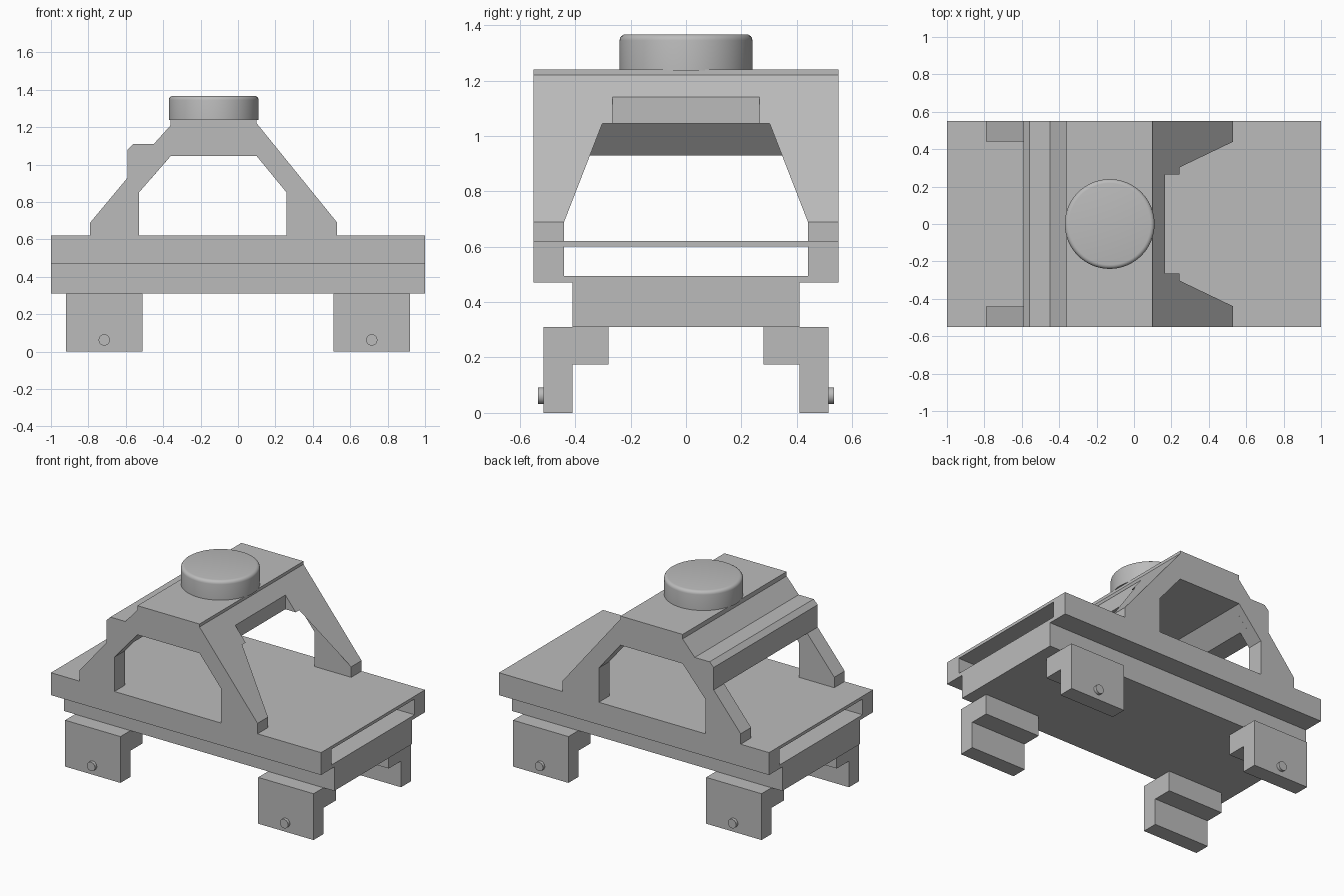
import bpy, bmesh, math
from mathutils import Matrix

if "Cube" in bpy.data.objects:
    bpy.data.objects.remove(bpy.data.objects["Cube"], do_unlink=True)

grey = bpy.data.materials.new("plain grey")
grey.use_nodes = True
colour = (0.5, 0.5, 0.5, 1)
grey.diffuse_color = colour
grey.node_tree.nodes["Principled BSDF"].inputs["Base Color"].default_value = colour


def finish(name, bm):
    bmesh.ops.recalc_face_normals(bm, faces=bm.faces)
    mesh = bpy.data.meshes.new(name)
    bm.to_mesh(mesh)
    bm.free()
    mesh.materials.append(grey)
    obj = bpy.data.objects.new(name, mesh)
    bpy.context.collection.objects.link(obj)
    return obj


def prism(name, points, axis, lo, hi):
    """Extrude a profile along x (points are y, z) or along y (points are x, z)."""
    place = (lambda a, b: (lo, a, b)) if axis == "x" else (lambda a, b: (a, lo, b))
    move = (hi - lo, 0, 0) if axis == "x" else (0, hi - lo, 0)
    bm = bmesh.new()
    face = bm.faces.new([bm.verts.new(place(a, b)) for a, b in points])
    out = bmesh.ops.extrude_face_region(bm, geom=[face])["geom"]
    bmesh.ops.translate(bm, vec=move, verts=[v for v in out if isinstance(v, bmesh.types.BMVert)])
    return finish(name, bm)


def rect(a0, a1, b0, b1):
    return [(a0, b0), (a1, b0), (a1, b1), (a0, b1)]


def combine(target, tool, operation):
    """Apply a boolean and discard the tool."""
    mod = target.modifiers.new("join", "BOOLEAN")
    mod.operation, mod.solver, mod.object = operation, "EXACT", tool
    bpy.context.view_layer.update()
    evaluated = target.evaluated_get(bpy.context.evaluated_depsgraph_get())
    mesh = bpy.data.meshes.new_from_object(evaluated)
    target.modifiers.clear()
    target.data = mesh
    bpy.data.objects.remove(tool, do_unlink=True)


def smooth(obj):
    bpy.ops.object.select_all(action="DESELECT")
    obj.select_set(True)
    bpy.context.view_layer.objects.active = obj
    bpy.ops.object.shade_smooth_by_angle(angle=math.radians(40))


# Hollow deck on a narrower base
deck_profile = [(-0.41, 0.31), (0.41, 0.31), (0.41, 0.47), (0.55, 0.47),
                (0.55, 0.62), (-0.55, 0.62), (-0.55, 0.47), (-0.41, 0.47)]
body = prism("deck_and_arch", deck_profile, "x", -1, 1)
combine(body, prism("tunnel_cutter", rect(-0.44, 0.44, 0.495, 0.6), "x", -1.2, 1.2), "DIFFERENCE")

# Arched side plates, rooted in the deck rails
roof = [(-0.59, 0.93), (-0.59, 1.08), (-0.56, 1.11), (-0.45, 1.11),
        (-0.36, 1.21), (-0.36, 1.24), (0.1, 1.24), (0.1, 1.22)]
arch = [(-0.79, 0.56), (-0.79, 0.69)] + roof + [
    (0.53, 0.69), (0.53, 0.56), (0.26, 0.56), (0.26, 0.85), (0.1, 1.045),
    (-0.36, 1.045), (-0.53, 0.85), (-0.53, 0.56)]
for side in (-1, 1):
    combine(body, prism("side_plate", arch, "y", side * 0.44, side * 0.55), "UNION")

# Roof beam between the plates, with a notch in its sloping edge
beam = prism("roof_beam", roof + [(0.242, 1.045), (-0.36, 1.045), (-0.46, 0.93)], "y", -0.5, 0.5)
combine(beam, prism("notch_cutter", rect(0.165, 0.4, 0.9, 1.3), "y", -0.265, 0.265), "DIFFERENCE")
combine(body, beam, "UNION")

# Merge coplanar faces
bm = bmesh.new()
bm.from_mesh(body.data)
bmesh.ops.remove_doubles(bm, verts=bm.verts, dist=0.0001)
bmesh.ops.dissolve_limit(bm, angle_limit=0.01, verts=bm.verts, edges=bm.edges)
bm.to_mesh(body.data)
bm.free()

# Round knob with a softened top edge
bm = bmesh.new()
bmesh.ops.create_cone(bm, cap_ends=True, segments=64, radius1=0.24, radius2=0.24, depth=0.13,
                      matrix=Matrix.Translation((-0.13, 0, 1.302)))
rim = [e for e in bm.edges if all(v.co.z > 1.3 for v in e.verts)]
bmesh.ops.bevel(bm, geom=rim, offset=0.022, segments=4, profile=0.5, affect="EDGES")
smooth(finish("knob", bm))

# Four stepped legs, each with an outward pin
for end, end_name in ((-1, "right"), (1, "left")):
    for side, side_name in ((-1, "front"), (1, "back")):
        profile = [(side * y, z) for y, z in (
            (0.41, 0), (0.515, 0), (0.515, 0.31), (0.28, 0.31), (0.28, 0.175), (0.41, 0.175))]
        prism(f"{side_name}_{end_name}_leg", profile, "x", end * 0.51, end * 0.92)
        bm = bmesh.new()
        bmesh.ops.create_cone(bm, cap_ends=True, segments=32, radius1=0.03, radius2=0.03, depth=0.04,
                              matrix=Matrix.Translation((end * 0.715, side * 0.515, 0.062))
                              @ Matrix.Rotation(math.pi / 2, 4, "X"))
        smooth(finish(f"{side_name}_{end_name}_pin", bm))
